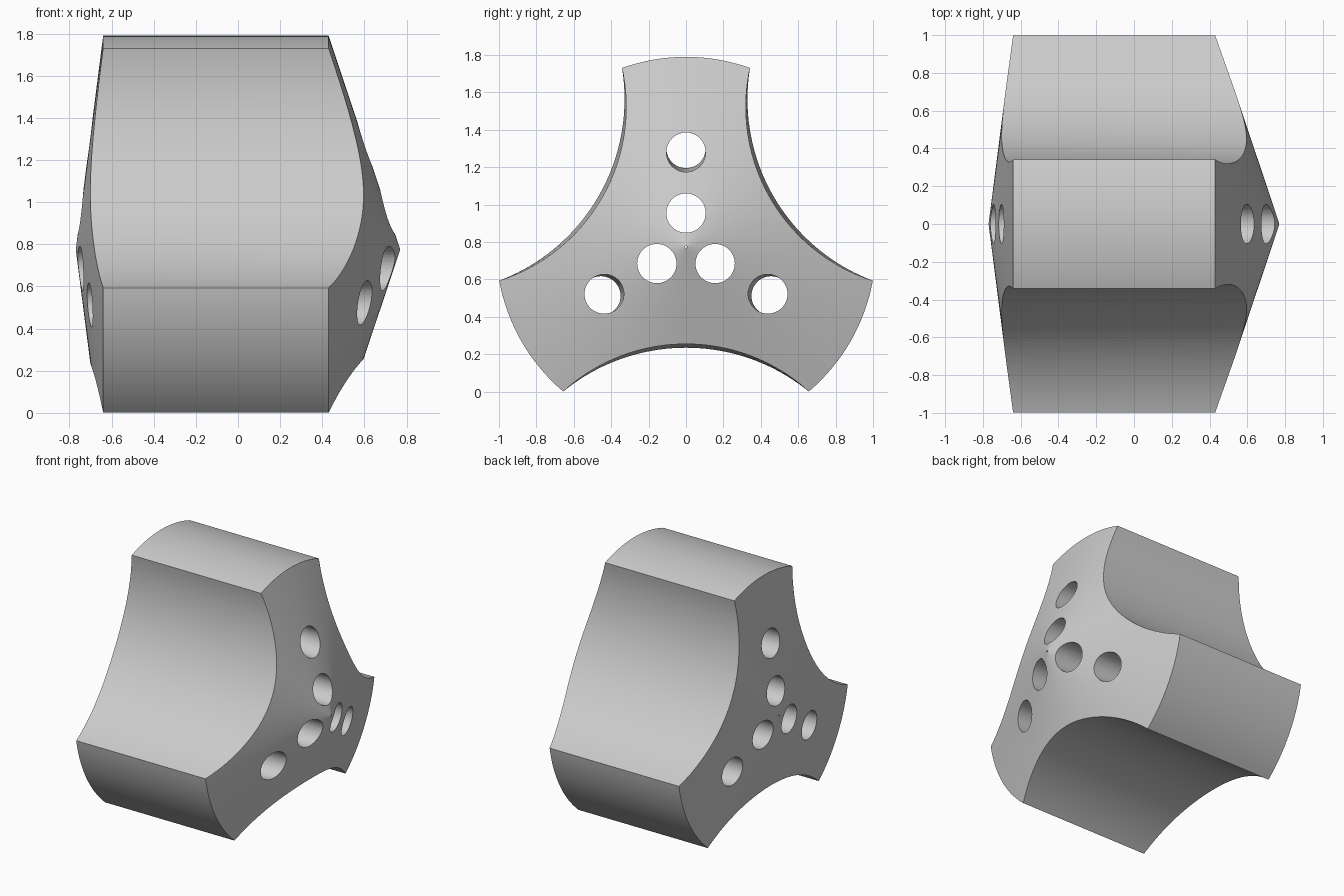
import bpy, bmesh
from math import sin, cos, asin, radians, pi
from mathutils import Vector

if "Cube" in bpy.data.objects:
    bpy.data.objects.remove(bpy.data.objects["Cube"])

AXIS_Z = 0.775
RADIUS = 1.015
TIP_HALF = radians(19.7)
LOBES = [radians(90 + 120 * k) for k in range(3)]


def point(x, r, a):
    """Polar point around the hub axis, which runs along x."""
    return Vector((x, r * cos(a), AXIS_Z + r * sin(a)))


def outline(waist, apex_x, rim_x):
    """Three-lobed outline with hollow sides, lying on a cone."""
    half = RADIUS * sin(pi / 3 - TIP_HALF)
    sag = RADIUS * cos(pi / 3 - TIP_HALF) - waist
    r = (half ** 2 + sag ** 2) / (2 * sag)
    sweep = asin(half / r)
    pts = []
    for a in LOBES:
        # rounded tip
        for i in range(16):
            pts.append(point(0, RADIUS, a - TIP_HALF + 2 * TIP_HALF * i / 16))
        # hollow flank
        mid = a + pi / 3
        for i in range(40):
            f = sweep * (2 * i / 40 - 1)
            pts.append(point(0, waist + r - r * cos(f), mid)
                       + Vector((0, -sin(mid), cos(mid))) * r * sin(f))
    for p in pts:
        dist = (p - Vector((0, 0, AXIS_Z))).length
        p.x = apex_x + (rim_x - apex_x) * dist / RADIUS
    return pts


def new_object(name, bm):
    bmesh.ops.recalc_face_normals(bm, faces=bm.faces)
    mesh = bpy.data.meshes.new(name)
    bm.to_mesh(mesh)
    bm.free()
    obj = bpy.data.objects.new(name, mesh)
    bpy.context.collection.objects.link(obj)
    return obj


# Body: hollow-sided loft with a shallow cone on each end
bm = bmesh.new()
rings = []
for waist, apex_x, rim_x in ((0.54, -0.77, -0.64), (0.52, 0.77, 0.43)):
    ring = [bm.verts.new(p) for p in outline(waist, apex_x, rim_x)]
    apex = bm.verts.new((apex_x, 0, AXIS_Z))
    for i, v in enumerate(ring):
        bm.faces.new((apex, ring[i - 1], v))
    rings.append(ring)
for i in range(len(rings[0])):
    bm.faces.new((rings[0][i - 1], rings[0][i], rings[1][i], rings[1][i - 1]))
body = new_object("three_lobed_hub", bm)

grey = bpy.data.materials.new("light_grey")
grey.use_nodes = True
grey.diffuse_color = (0.6, 0.6, 0.6, 1)
grey.node_tree.nodes["Principled BSDF"].inputs["Base Color"].default_value = (0.6, 0.6, 0.6, 1)
body.data.materials.append(grey)

# Drills: pin hole on the axis, straight inner holes, slightly splayed outer holes
bm = bmesh.new()


def drill(start, end, radius, sides):
    d = (end - start).normalized()
    made = bmesh.ops.create_cone(bm, cap_ends=True, segments=sides,
                                 radius1=radius, radius2=radius, depth=3)
    turn = d.to_track_quat('Z', 'Y').to_matrix()
    bmesh.ops.rotate(bm, verts=made["verts"], matrix=turn)
    bmesh.ops.translate(bm, verts=made["verts"], vec=(start + end) / 2)


drill(point(-0.7, 0, 0), point(0.7, 0, 0), 0.006, 12)
for a in LOBES:
    drill(point(-0.7, 0.18, a), point(0.7, 0.18, a), 0.105, 48)
    drill(point(-0.7, 0.525, a), point(0.6, 0.505, a), 0.105, 48)
drills = new_object("hole_drills", bm)
drills.hide_render = True

cut = body.modifiers.new("holes", 'BOOLEAN')
cut.operation = 'DIFFERENCE'
cut.solver = 'EXACT'
cut.object = drills
bpy.ops.object.select_all(action='DESELECT')
bpy.context.view_layer.objects.active = body
body.select_set(True)
bpy.ops.object.modifier_apply(modifier=cut.name)
bpy.data.objects.remove(drills)
bpy.ops.object.shade_smooth_by_angle(angle=radians(30))
